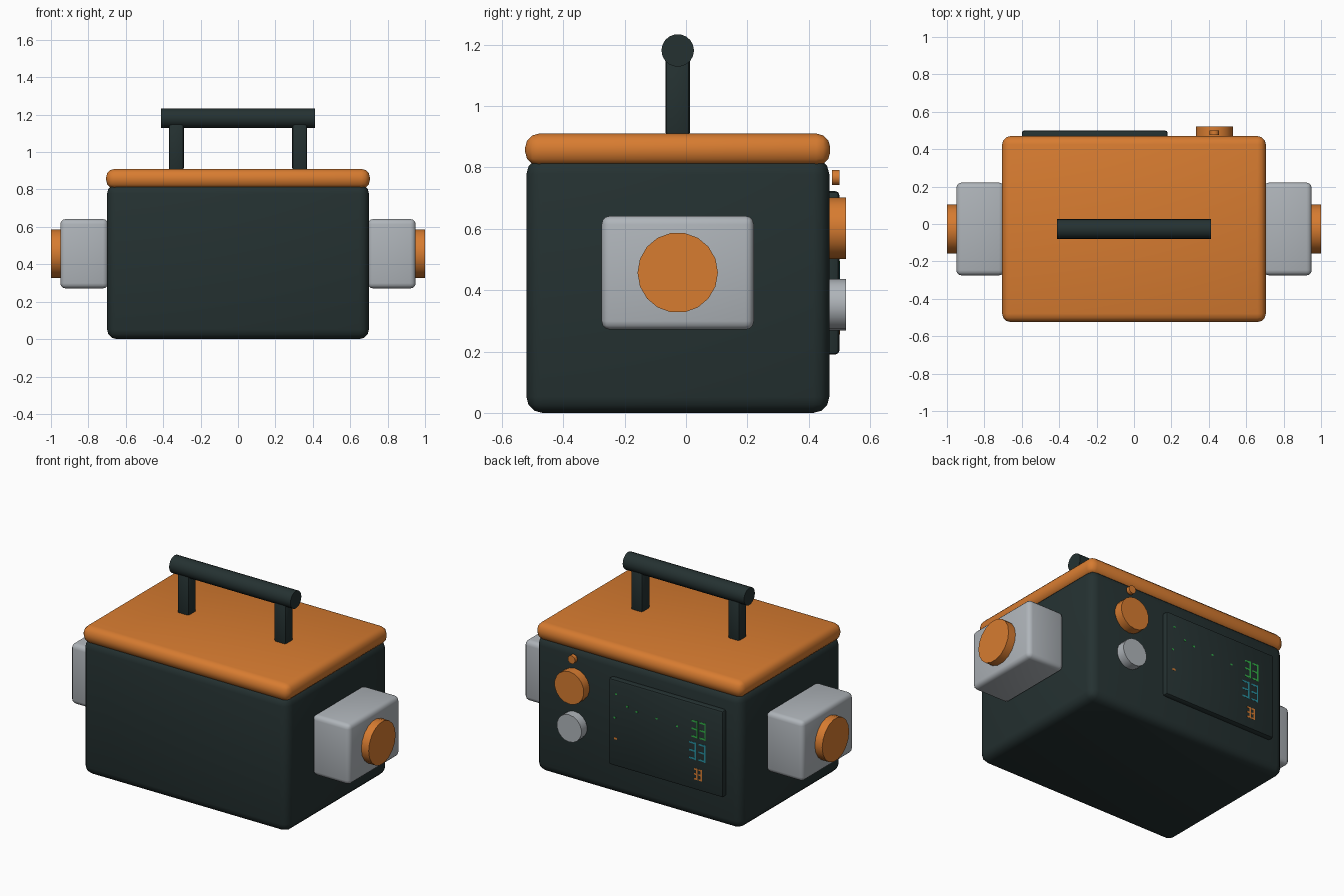
import bpy
import math

cube = bpy.data.objects.get("Cube")
if cube:
    bpy.data.objects.remove(cube, do_unlink=True)


def material(name, r, g, b):
    mat = bpy.data.materials.new(name)
    mat.use_nodes = True
    mat.diffuse_color = (r, g, b, 1)
    mat.node_tree.nodes["Principled BSDF"].inputs["Base Color"].default_value = (r, g, b, 1)
    return mat


DARK = material("dark slate", 0.018, 0.031, 0.031)
ORANGE = material("orange", 0.68, 0.2, 0.03)
GREY = material("light grey", 0.43, 0.46, 0.49)
GREEN = material("display green", 0.03, 0.42, 0.06)
CYAN = material("display cyan", 0.02, 0.27, 0.34)

MID_Y = -0.027  # depth of the handle and the side modules
SCREEN_Y = 0.5


def finish(obj, name, mat, bevel=0, segments=3):
    obj.name = name
    obj.data.materials.append(mat)
    bpy.ops.object.transform_apply(location=False, rotation=True, scale=True)
    if bevel:
        mod = obj.modifiers.new("rounded edges", "BEVEL")
        mod.width = bevel
        mod.segments = segments
        bpy.ops.object.modifier_apply(modifier=mod.name)
    bpy.ops.object.shade_smooth_by_angle(angle=math.radians(32))
    return obj


def box(name, mat, low, high, bevel=0, segments=3):
    bpy.ops.mesh.primitive_cube_add(size=1, location=[(a + b) / 2 for a, b in zip(low, high)])
    obj = bpy.context.object
    obj.scale = [b - a for a, b in zip(low, high)]
    return finish(obj, name, mat, bevel, segments)


def disc(name, mat, centre, radius, length, axis, sides=18):
    turn = {"x": (0, math.pi / 2, 0), "y": (math.pi / 2, 0, 0)}[axis]
    bpy.ops.mesh.primitive_cylinder_add(vertices=sides, radius=radius, depth=length,
                                        location=centre, rotation=turn)
    return finish(bpy.context.object, name, mat)


def mark(name, mat, x, z, width, height):
    return box(name, mat, (x - width / 2, SCREEN_Y - 0.002, z - height / 2),
               (x + width / 2, SCREEN_Y + 0.001, z + height / 2))


# Case and lid
box("case", DARK, (-0.7, -0.52, 0), (0.7, 0.467, 0.83), 0.052)
box("lid", ORANGE, (-0.705, -0.524, 0.805), (0.705, 0.47, 0.91), 0.045)

# Carrying handle
for side, label in ((-1, "right"), (1, "left")):
    x = side * 0.33
    box(label + "_handle_post", DARK, (x - 0.04, MID_Y - 0.04, 0.9),
        (x + 0.04, MID_Y + 0.04, 1.16), 0.014, 2)
disc("handle_bar", DARK, (0, MID_Y, 1.181), 0.053, 0.826, "x")

# Side modules with round caps
for side, label in ((-1, "right"), (1, "left")):
    x = side * 0.822
    box(label + "_side_module", GREY, (x - 0.128, MID_Y - 0.248, 0.271),
        (x + 0.128, MID_Y + 0.248, 0.642), 0.028)
    disc(label + "_module_cap", ORANGE, (side * 0.965, MID_Y, 0.457), 0.131, 0.07, "x")

# Rear screen panel
box("screen_panel", DARK, (-0.6, 0.45, 0.19), (0.18, SCREEN_Y, 0.723), 0.014, 2)

# Rear knobs and indicator
disc("main_dial", ORANGE, (0.43, 0.49, 0.602), 0.1, 0.064, "y")
disc("lower_dial", GREY, (0.43, 0.49, 0.353), 0.084, 0.064, "y")
disc("indicator_button", ORANGE, (0.43, 0.488, 0.767), 0.025, 0.024, "y", 12)

# Stacked segment bars of the three readouts
for name, mat, x, z, width, height in (
        ("green", GREEN, -0.435, 0.565, 0.1, 0.11),
        ("cyan", CYAN, -0.425, 0.43, 0.12, 0.11),
        ("orange", ORANGE, -0.43, 0.29, 0.055, 0.07)):
    for half in (-1, 1):
        centre = x + half * width * 0.27
        mark(name + "_upright", mat, centre - width * 0.18, z, 0.009, height)
        for row in (-1, 0, 1):
            mark(name + "_bar", mat, centre, z + row * height * 0.43, width * 0.38, 0.01)

# Trace ticks and small readout labels
for x, z in ((0.126, 0.637), (0.05, 0.58), (-0.015, 0.565), (-0.15, 0.56),
             (-0.29, 0.55), (0.135, 0.49)):
    mark("trace_tick", GREEN, x, z, 0.014, 0.01)
mark("orange_tick", ORANGE, 0.13, 0.363, 0.02, 0.012)
